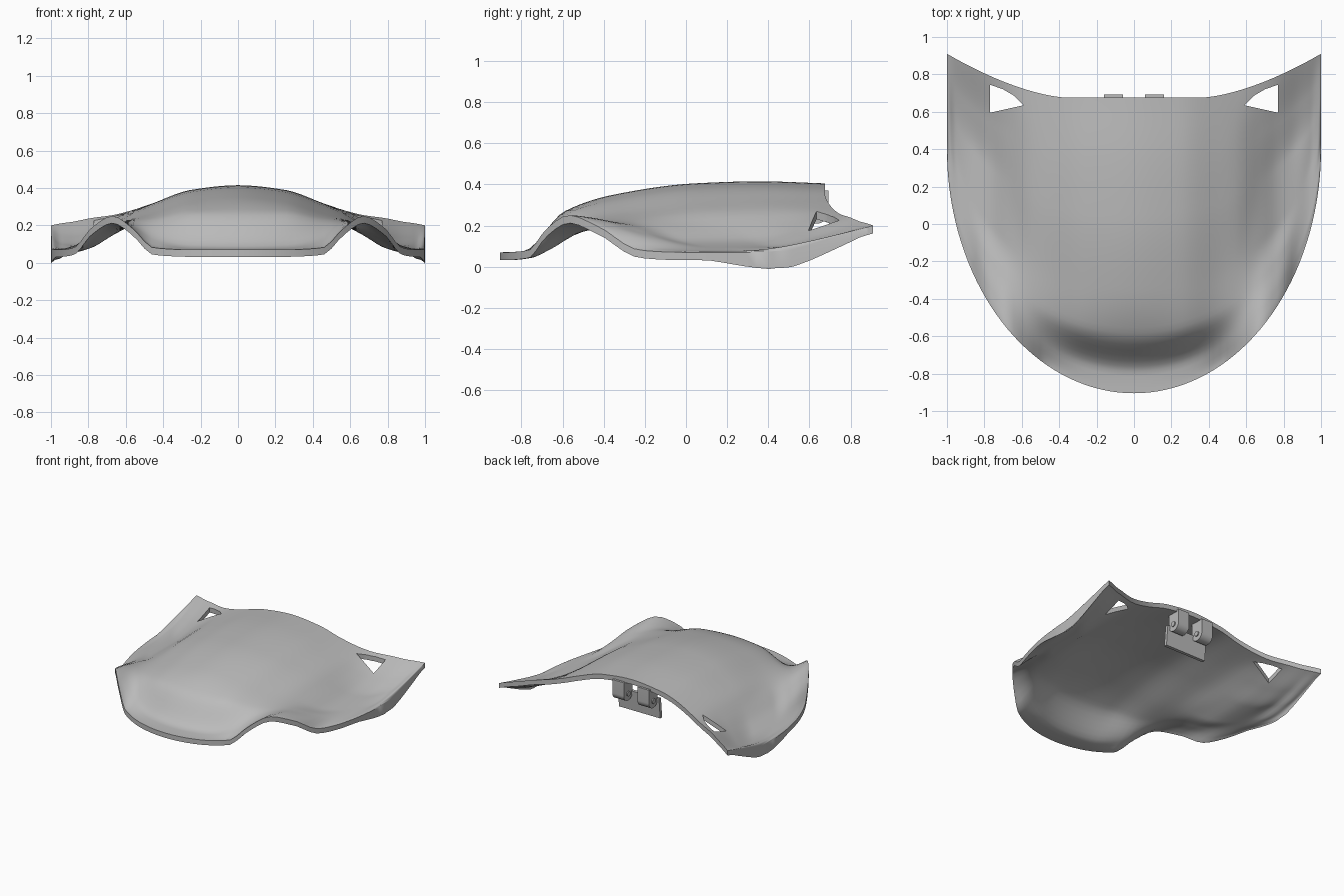
import bpy, bmesh, math

cube = bpy.data.objects.get("Cube")
if cube:
    bpy.data.objects.remove(cube, do_unlink=True)

grey = bpy.data.materials.new("plain grey")
grey.use_nodes = True
colour = (0.5, 0.5, 0.5, 1)
grey.diffuse_color = colour
grey.node_tree.nodes["Principled BSDF"].inputs["Base Color"].default_value = colour

# Shell heights (hundredths) at sideways stations, front rim to rear edge
DEPTHS = [0, .07, .2, .35, .6, .8, 1]
STATIONS = [0, .25, .45, .57, .67, .78, .88, .95, 1]
HEIGHTS = [
    [7, 7.5, 27, 35, 40.5, 41.5, 40.5],
    [7, 8, 27, 33, 38, 39, 38],
    [8, 12, 23.5, 27, 31, 32, 32],
    [19, 20, 22.5, 23.5, 26, 27, 28],
    [25, 24, 21, 18.5, 19, 21, 25.5],
    [19, 18, 15, 12, 12, 16, 24],
    [8, 8.5, 9, 9, 9.5, 14, 22],
    [7, 7.5, 7.5, 7.5, 10, 14.5, 21],
    [7, 7.5, 8, 10, 14, 17, 20],
]


def smooth_lookup(keys, values, k):
    """Hermite interpolation with tangents limited so it never overshoots."""
    n = len(keys)
    slope = [(values[i + 1] - values[i]) / (keys[i + 1] - keys[i]) for i in range(n - 1)]

    def tangent(i):
        if i == 0 or i == n - 1:
            return 0 if i == 0 else slope[-1]
        a, b = slope[i - 1], slope[i]
        return 2 * a * b / (a + b) if a * b > 0 else 0

    i = max(j for j in range(n - 1) if keys[j] <= k)
    h = keys[i + 1] - keys[i]
    t = (k - keys[i]) / h
    s = t * t * (3 - 2 * t)
    return (values[i] * (1 - s) + values[i + 1] * s
            + h * t * (1 - t) * ((1 - t) * tangent(i) - t * tangent(i + 1)))


def shell_point(x, t):
    a = min(abs(x), 1)
    front = 0.4 - 1.305 * math.sqrt(max(0, 1 - a * a))
    rear = 0.675 + 0.235 * (max(0, a - 0.35) / 0.65) ** 1.6
    column = [smooth_lookup(STATIONS, [row[j] for row in HEIGHTS], a)
              for j in range(len(DEPTHS))]
    return x, front + (rear - front) * t, smooth_lookup(DEPTHS, column, t) / 100


def thickness(x, y):
    skirt = max(0, (abs(x) - 0.92) / 0.08)
    bulge = math.sin(math.pi * min(1, max(0, (y - 0.1) / 0.75)))
    return 0.038 + 0.045 * skirt * bulge


def finish(name, bm, smooth=True):
    bmesh.ops.recalc_face_normals(bm, faces=bm.faces)
    mesh = bpy.data.meshes.new(name)
    bm.to_mesh(mesh)
    bm.free()
    mesh.materials.append(grey)
    obj = bpy.data.objects.new(name, mesh)
    bpy.context.collection.objects.link(obj)
    if smooth:
        select(obj)
        bpy.ops.object.shade_smooth_by_angle(angle=math.radians(35))
    return obj


def select(obj):
    bpy.ops.object.select_all(action="DESELECT")
    obj.select_set(True)
    bpy.context.view_layer.objects.active = obj


def prism(bm, outline, place, low, high):
    """Extrude a 2D outline between two levels; place maps (u, v, level) to 3D."""
    rings = [[bm.verts.new(place(u, v, w)) for u, v in outline] for w in (low, high)]
    n = len(outline)
    bm.faces.new(rings[0])
    bm.faces.new(reversed(rings[1]))
    for i in range(n):
        j = (i + 1) % n
        bm.faces.new((rings[0][i], rings[1][i], rings[1][j], rings[0][j]))


# Domed shell: top and bottom sheets closed around the rim
ACROSS, ALONG = 72, 48
bm = bmesh.new()
top, bottom = [], []
for i in range(ACROSS + 1):
    x = math.sin(math.pi * (i / ACROSS - 0.5))
    points = [shell_point(x, (j / ALONG) ** 1.15) for j in range(ALONG + 1)]
    top.append([bm.verts.new(p) for p in points])
    bottom.append([bm.verts.new((p[0], p[1], p[2] - thickness(p[0], p[1]))) for p in points])
for sheet in (top, bottom):
    for i in range(ACROSS):
        for j in range(ALONG):
            bm.faces.new((sheet[i][j], sheet[i + 1][j], sheet[i + 1][j + 1], sheet[i][j + 1]))
border = ([(i, 0) for i in range(ACROSS)] + [(ACROSS, j) for j in range(ALONG)]
          + [(i, ALONG) for i in range(ACROSS, 0, -1)] + [(0, j) for j in range(ALONG, 0, -1)])
for (a, b), (c, d) in zip(border, border[1:] + border[:1]):
    bm.faces.new((top[a][b], top[c][d], bottom[c][d], bottom[a][b]))
shell = finish("shell", bm, smooth=False)

# Three-cornered openings near the rear corners
opening = [(.77, .595), (.77, .745), (.70, .72), (.64, .685), (.59, .635)]
bm = bmesh.new()
for side in (-1, 1):
    prism(bm, opening, lambda u, v, w: (side * u, v, w), -0.2, 0.8)
cutter = finish("opening_cutter", bm, smooth=False)
cutter.hide_render = True
cut = shell.modifiers.new("openings", "BOOLEAN")
cut.operation = "DIFFERENCE"
cut.solver = "EXACT"
cut.object = cutter
select(shell)
bpy.ops.object.modifier_apply(modifier=cut.name)
bpy.data.objects.remove(cutter, do_unlink=True)
select(shell)
bpy.ops.object.shade_smooth_by_angle(angle=math.radians(40))

# Hinge knuckles: rounded lugs hanging under the rear edge, with pin ends
AXIS_Y, AXIS_Z, RADIUS = 0.637, 0.265, 0.055


def arc(radius, start, end, steps):
    angles = [math.radians(start + (end - start) * k / steps) for k in range(steps + 1)]
    return [(AXIS_Y + radius * math.cos(a), AXIS_Z + radius * math.sin(a)) for a in angles]


def sideways(u, v, w):
    return w, u, v


lug = arc(RADIUS, -180, 0, 16) + [(AXIS_Y + RADIUS, 0.37), (AXIS_Y - RADIUS, 0.37)]
for side, label in ((1, "left"), (-1, "right")):
    bm = bmesh.new()
    prism(bm, lug, sideways, side * 0.06, side * 0.16)
    finish(label + "_hinge_knuckle", bm)
    bm = bmesh.new()
    prism(bm, arc(0.02, 0, 345, 23), sideways, side * 0.052, side * 0.168)
    finish(label + "_hinge_pin", bm)

# Mounting plate hanging in front of the knuckles
plate = [(.555, .11), (.58, .11), (.595, .27), (.57, .27)]
bm = bmesh.new()
prism(bm, plate, sideways, -0.18, 0.18)
finish("hinge_plate", bm, smooth=False)
